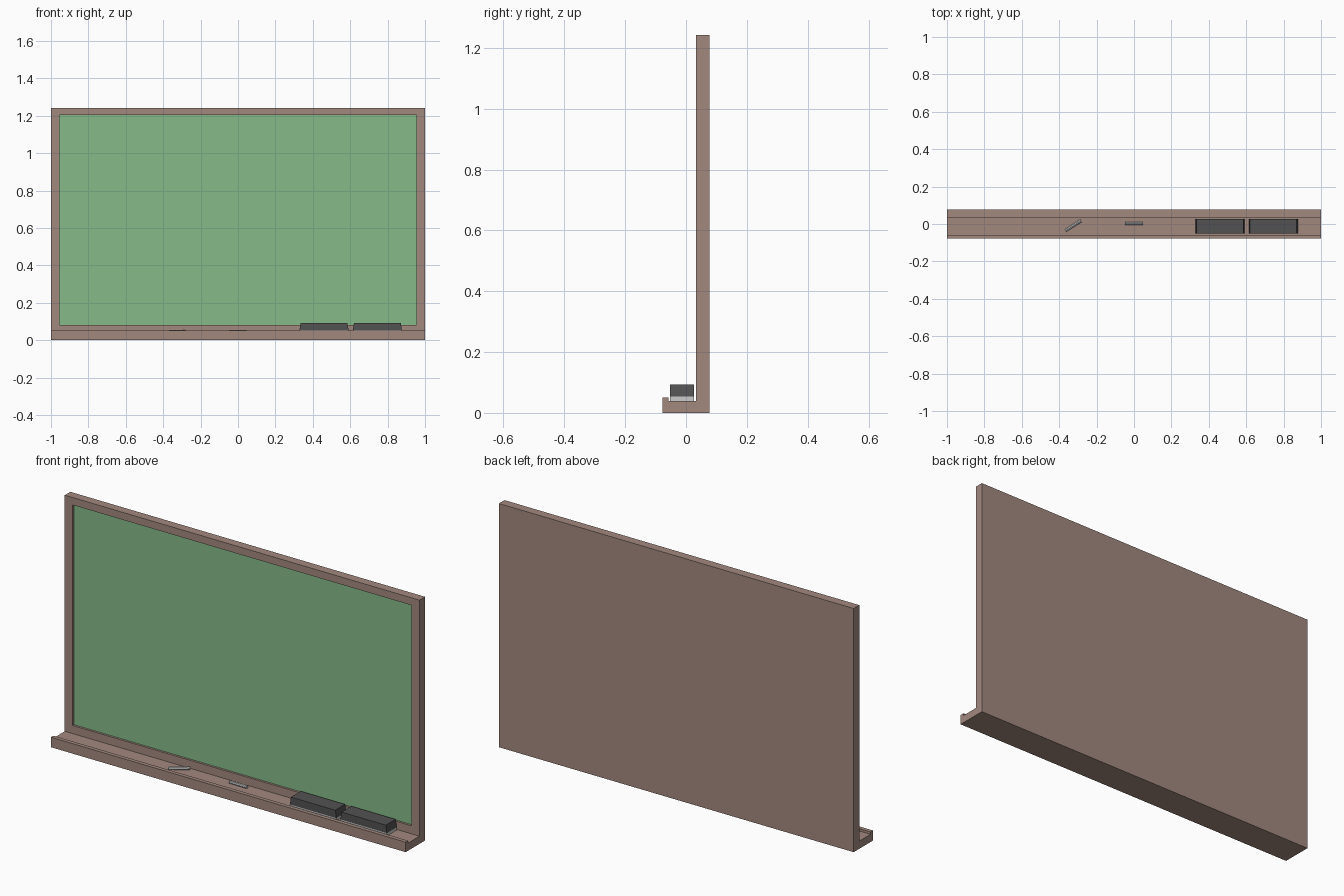
import bpy, bmesh, math
from mathutils import Matrix, Vector

if "Cube" in bpy.data.objects:
    bpy.data.objects.remove(bpy.data.objects["Cube"])


def material(name, rgb):
    m = bpy.data.materials.new(name)
    m.diffuse_color = (*rgb, 1)
    m.use_nodes = True
    m.node_tree.nodes["Principled BSDF"].inputs["Base Color"].default_value = m.diffuse_color
    return m


WOOD = material("brown_wood", (0.36, 0.25, 0.21))
GREEN = material("green_slate", (0.24, 0.50, 0.25))
DARK = material("dark_grey", (0.085, 0.085, 0.085))


def finish(name, bm, mat=None):
    bmesh.ops.recalc_face_normals(bm, faces=bm.faces)
    me = bpy.data.meshes.new(name)
    bm.to_mesh(me)
    bm.free()
    ob = bpy.data.objects.new(name, me)
    bpy.context.collection.objects.link(ob)
    if mat:
        me.materials.append(mat)
    return ob


def cube(lo, hi):
    lo, hi = Vector(lo), Vector(hi)
    bm = bmesh.new()
    bmesh.ops.create_cube(bm, size=1, matrix=Matrix.Translation((lo + hi) / 2)
                          @ Matrix.Diagonal((*(hi - lo), 1)))
    return bm


def extrude_x(name, profile, x0, x1, mat):
    """Extrude a (y, z) profile along x."""
    bm = bmesh.new()
    face = bm.faces.new([bm.verts.new((x0, y, z)) for y, z in profile])
    ext = bmesh.ops.extrude_face_region(bm, geom=[face])["geom"]
    bmesh.ops.translate(bm, vec=(x1 - x0, 0, 0),
                        verts=[v for v in ext if isinstance(v, bmesh.types.BMVert)])
    return finish(name, bm, mat)


# Frame: a box whose front is inset and sunk to hold the writing surface
FRONT, BACK, TOP, RECESS = 0.033, 0.078, 1.242, 0.013
bm = cube((-1, FRONT, 0), (1, BACK, TOP))
bm.faces.ensure_lookup_table()
front = min(bm.faces, key=lambda f: f.calc_center_median().y)
bmesh.ops.inset_region(bm, faces=[front], thickness=0.04)
for v in front.verts:
    v.co.x = math.copysign(0.955, v.co.x)
    v.co.z = 0.08 if v.co.z < 0.6 else 1.204
ext = bmesh.ops.extrude_face_region(bm, geom=[front])["geom"]
bmesh.ops.translate(bm, vec=(0, RECESS, 0),
                    verts=[v for v in ext if isinstance(v, bmesh.types.BMVert)])
if front.is_valid:
    bmesh.ops.delete(bm, geom=[front], context="FACES_ONLY")
finish("board_frame", bm, WOOD)

# Green writing surface sitting in the recess
finish("writing_surface",
       cube((-0.955, FRONT + RECESS - 0.002, 0.08), (0.955, FRONT + RECESS + 0.006, 1.204)),
       GREEN)

# Tray with a raised front lip
extrude_x("chalk_tray", [(-0.078, 0), (FRONT, 0), (FRONT, 0.039), (-0.058, 0.039),
                         (-0.058, 0.051), (-0.078, 0.051)], -1, 1, WOOD)

# Erasers: felt pad below, body with slightly sloping ends above
for i, cx in enumerate((0.46, 0.745), 1):
    finish(f"eraser_felt_{i}", cube((cx - 0.13, -0.052, 0.039), (cx + 0.13, 0.027, 0.054)))
    bm = cube((cx - 0.131, -0.052, 0.054), (cx + 0.131, 0.027, 0.093))
    for v in bm.verts:
        if v.co.z > 0.08:
            v.co.x -= math.copysign(0.006, v.co.x - cx)
    finish(f"eraser_body_{i}", bm, DARK)

# Chalk sticks, slightly tapered, lying on the tray
for i, (x, y, turn) in enumerate(((0.0, 0.003, 0), (-0.325, -0.009, 33)), 1):
    bm = bmesh.new()
    bmesh.ops.create_cone(
        bm, cap_ends=True, segments=8, radius1=0.0075, radius2=0.0085, depth=0.098,
        matrix=Matrix.Translation((x, y, 0.047))
        @ Matrix.Rotation(math.radians(turn), 4, "Z")
        @ Matrix.Rotation(math.radians(90), 4, "Y"))
    finish(f"chalk_stick_{i}", bm)
